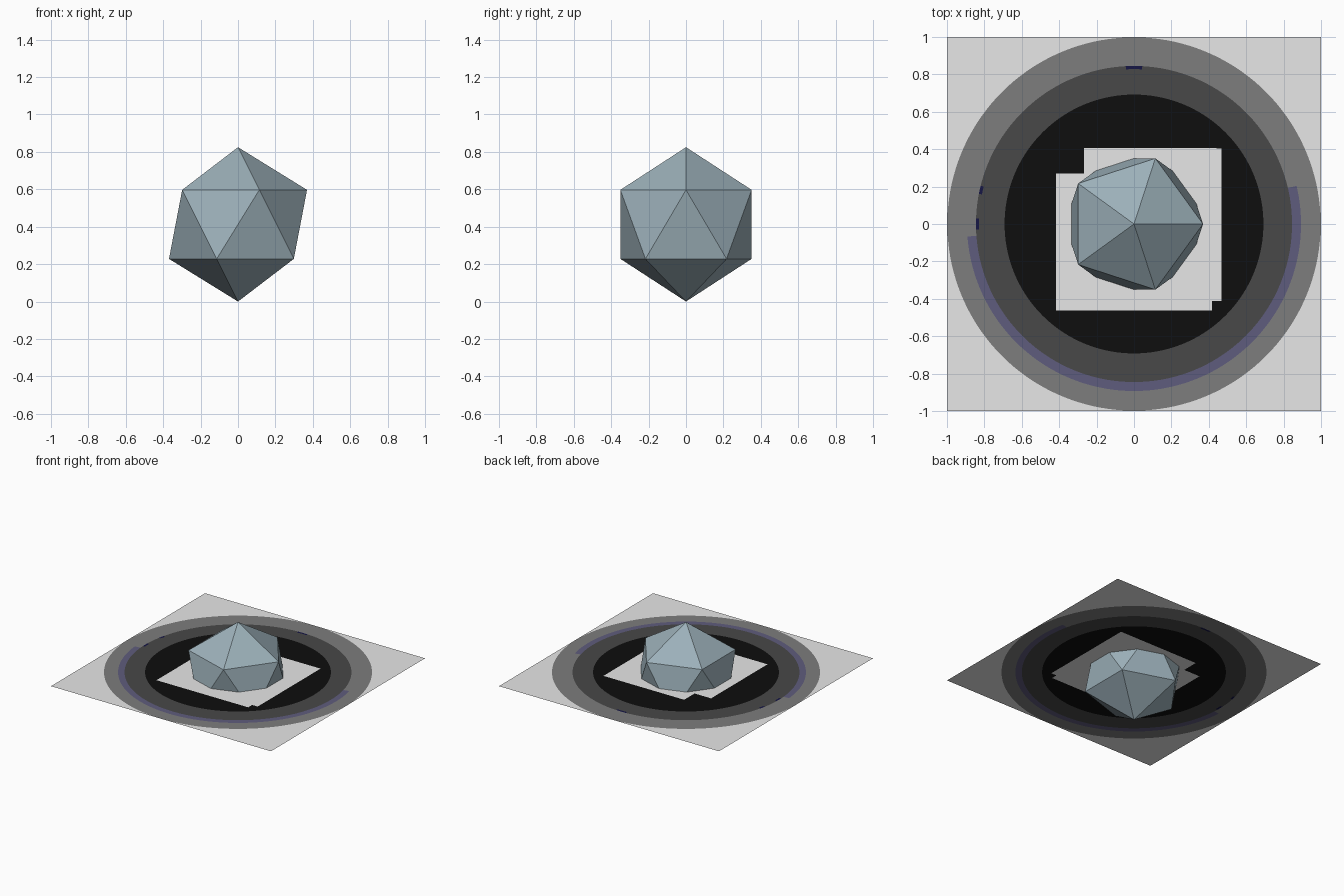
import bpy, bmesh, math
from mathutils import Vector

if "Cube" in bpy.data.objects:
    bpy.data.objects.remove(bpy.data.objects["Cube"])

R = 0.4125  # crystal radius; the flat sheet passes through its middle


def material(name, rgb):
    m = bpy.data.materials.new(name)
    m.diffuse_color = (*rgb, 1)
    m.use_nodes = True
    m.node_tree.nodes["Principled BSDF"].inputs["Base Color"].default_value = m.diffuse_color
    return m


WHITE, GREY, DARK, BLACK, PURPLE, NAVY = range(6)
sheet_mats = [
    material("pale_grey", (0.80, 0.80, 0.80)),
    material("mid_grey", (0.205, 0.205, 0.205)),
    material("dark_grey", (0.065, 0.065, 0.065)),
    material("near_black", (0.0044, 0.0044, 0.0044)),
    material("dull_purple", (0.114, 0.107, 0.205)),
    material("navy", (0.008, 0.008, 0.06)),
]

# Low-poly crystal
bpy.ops.mesh.primitive_ico_sphere_add(subdivisions=1, radius=R, location=(0, 0, R))
crystal = bpy.context.object
crystal.name = "crystal"
crystal.data.materials.append(material("blue_grey", (0.332, 0.434, 0.485)))

# Notched square outline in the middle of the sheet
outline = [(0.467, 0.405), (-0.267, 0.405), (-0.267, 0.27), (-0.417, 0.27),
           (-0.417, -0.463), (0.417, -0.463), (0.417, -0.412), (0.467, -0.412)]

# Arc spans in degrees: one long purple arc and small navy flecks
purple_span = (184.3, 373.2)
navy_spans = [(87, 93), (166, 169), (178, 182)]


def outline_distance(a):
    """Distance from the centre to the notched outline along angle a."""
    d = Vector((math.cos(a), math.sin(a)))
    best = 0
    for i, p in enumerate(outline):
        p, q = Vector(p), Vector(outline[(i + 1) % len(outline)])
        e = q - p
        den = d.x * e.y - d.y * e.x
        if abs(den) < 1e-9:
            continue
        t = (p.x * e.y - p.y * e.x) / den
        s = (p.x * d.y - p.y * d.x) / den
        if t > 0 and -1e-6 <= s <= 1 + 1e-6:
            best = max(best, t)
    return best


def in_span(deg, span):
    return span[0] < deg < span[1] or span[0] < deg + 360 < span[1]


# Spokes: even steps plus every outline corner and arc end
degs = {round(i * 2.5, 3) for i in range(144)}
degs |= {round(math.degrees(math.atan2(y, x)) % 360, 3) for x, y in outline}
for span in [purple_span] + navy_spans:
    degs |= {round(v % 360, 3) for v in span}
degs = sorted(degs)

# Painted sheet: concentric bands from the centre out to the square edge
bm = bmesh.new()
centre = bm.verts.new((0, 0, R))
spokes = []
for g in degs:
    a = math.radians(g)
    edge = 1 / max(abs(math.cos(a)), abs(math.sin(a)))
    radii = [outline_distance(a), 0.692, 0.828, 0.845, 0.893, 0.998, edge]
    spokes.append([bm.verts.new((r * math.cos(a), r * math.sin(a), R)) for r in radii])

for i, spoke in enumerate(spokes):
    nxt = spokes[(i + 1) % len(spokes)]
    end = degs[i + 1] if i + 1 < len(degs) else degs[0] + 360
    mid = (degs[i] + end) / 2
    bm.faces.new((centre, spoke[0], nxt[0])).material_index = WHITE
    fleck = any(in_span(mid, s) for s in navy_spans)
    arc = in_span(mid, purple_span)
    bands = [BLACK, DARK, NAVY if fleck else DARK, PURPLE if arc else GREY, GREY, WHITE]
    for k, colour in enumerate(bands):
        f = bm.faces.new((spoke[k], spoke[k + 1], nxt[k + 1], nxt[k]))
        f.material_index = colour

mesh = bpy.data.meshes.new("target_sheet")
bm.to_mesh(mesh)
bm.free()
for m in sheet_mats:
    mesh.materials.append(m)
sheet = bpy.data.objects.new("target_sheet", mesh)
bpy.context.collection.objects.link(sheet)
